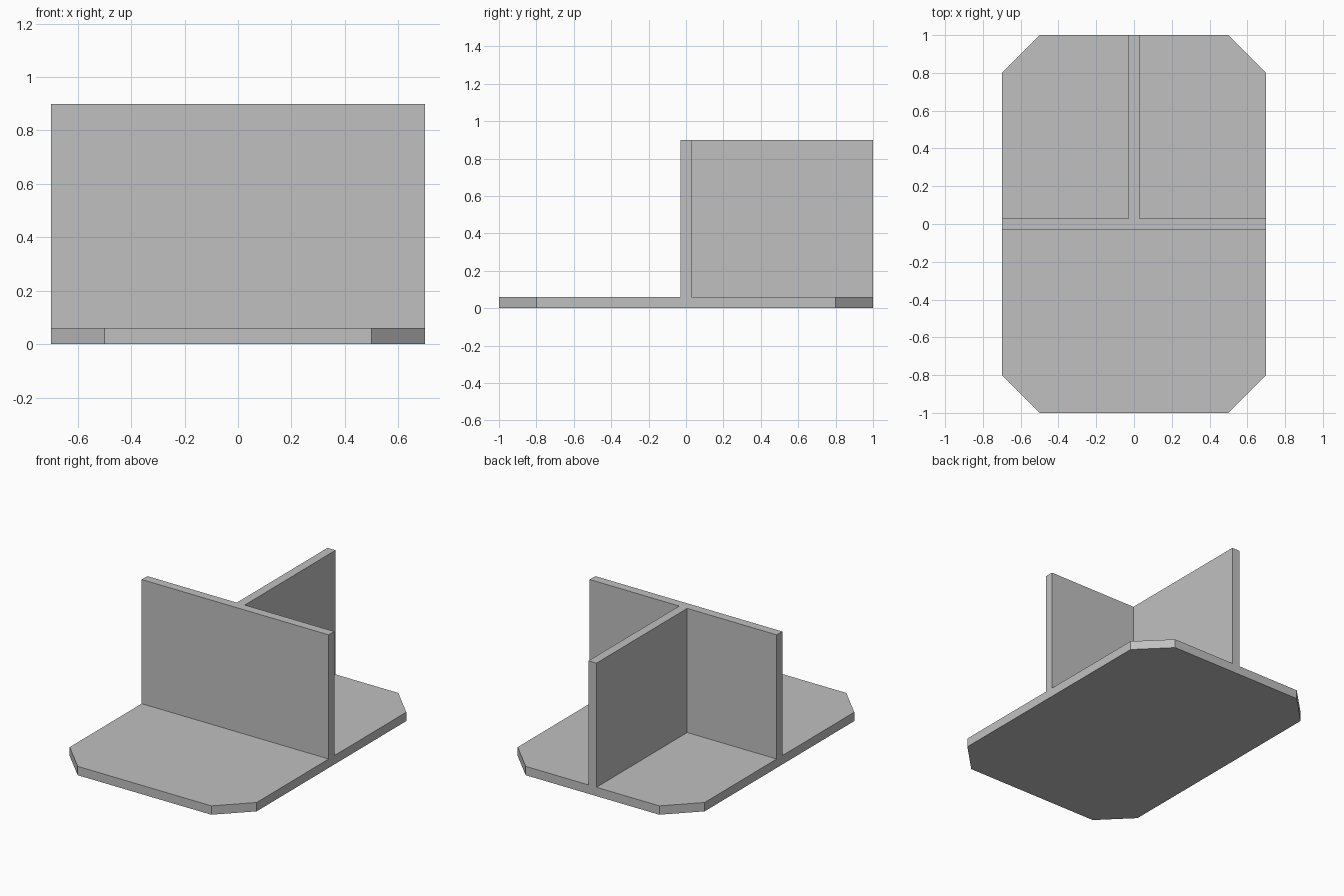
import bpy
import bmesh

cube = bpy.data.objects.get("Cube")
if cube:
    bpy.data.objects.remove(cube, do_unlink=True)

# Single matte grey
grey = bpy.data.materials.new("light_grey")
grey.use_nodes = True
colour = (0.53, 0.53, 0.53, 1)
grey.diffuse_color = colour
grey.node_tree.nodes["Principled BSDF"].inputs["Base Color"].default_value = colour


def prism(name, outline, bottom, top):
    """Extrude a flat outline upwards into a solid part."""
    bm = bmesh.new()
    face = bm.faces.new([bm.verts.new((x, y, bottom)) for x, y in outline])
    result = bmesh.ops.extrude_face_region(bm, geom=[face], use_keep_orig=True)
    raised = [v for v in result["geom"] if isinstance(v, bmesh.types.BMVert)]
    bmesh.ops.translate(bm, verts=raised, vec=(0, 0, top - bottom))
    bmesh.ops.recalc_face_normals(bm, faces=bm.faces)
    mesh = bpy.data.meshes.new(name)
    bm.to_mesh(mesh)
    bm.free()
    mesh.materials.append(grey)
    obj = bpy.data.objects.new(name, mesh)
    bpy.context.collection.objects.link(obj)
    return obj


W, L = 0.7, 1.0        # half width and half length
CUT = 0.2              # corner chamfer
THICK, H = 0.06, 0.9   # sheet thickness and overall height
T = THICK / 2

# Base plate with four chamfered corners
right_side = [(W - CUT, -L), (W, -L + CUT), (W, L - CUT), (W - CUT, L)]
prism("base_plate", right_side + [(-x, y) for x, y in reversed(right_side)], 0, THICK)

# T-shaped upright: cross wall with a spine running to the back edge
half = [(W, -T), (W, T), (T, T), (T, L)]
prism("divider_wall", half + [(-x, y) for x, y in reversed(half)], THICK, H)
